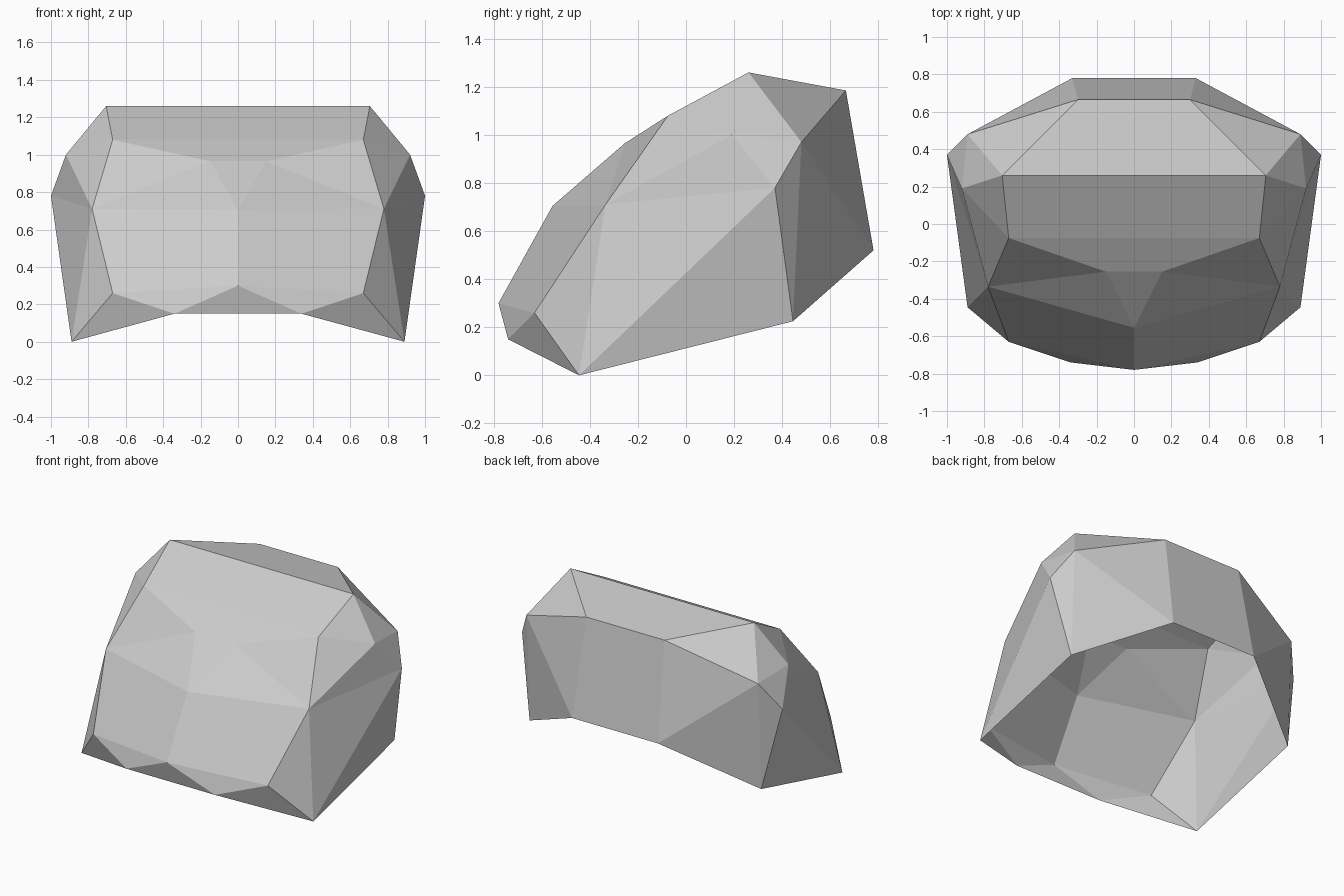
import bpy
import bmesh
from mathutils import Vector

default_cube = bpy.data.objects.get("Cube")
if default_cube:
    bpy.data.objects.remove(default_cube, do_unlink=True)

# Corner points of the left half and the centre line
POINTS = {
    "chin": (0, -.78, .3),
    "jaw": (.34, -.74, .15),
    "cheek": (.67, -.63, .26),
    "tip": (.89, -.445, 0),
    "nose": (0, -.555, .705),
    "temple": (.78, -.335, .71),
    "brow": (.15, -.255, .965),
    "forehead": (.67, -.075, 1.08),
    "crown": (.705, .26, 1.26),
    "shoulder": (.92, .19, 1),
    "side": (1, .37, .78),
    "rear": (.89, .48, .97),
    "ridge": (.3, .665, 1.185),
    "nape": (.33, .78, .52),
    "heel": (.89, .445, .225),
}

# Faces of each part; a leading minus means the mirrored point
PARTS = {
    "front_plate": [
        "chin cheek temple nose",
        "nose temple brow",
        "nose brow -brow",
        "brow temple forehead",
        "brow forehead -forehead -brow",
        "forehead crown -crown -forehead",
    ],
    "chin_trim": [
        "chin jaw -jaw",
        "chin jaw cheek",
        "jaw tip cheek",
    ],
    "side_plates": [
        "cheek tip temple",
        "temple tip side",
        "tip heel side",
        "temple side shoulder",
        "temple shoulder forehead",
        "forehead shoulder crown",
        "shoulder side rear",
        "side heel rear",
    ],
    "top_plate": [
        "crown ridge -ridge -crown",
        "crown rear ridge",
        "crown shoulder rear",
    ],
    "back_plate": [
        "ridge nape -nape -ridge",
        "ridge rear nape",
        "rear heel nape",
    ],
}
MIDDLE = Vector((0, .05, .6))


def make_material(name, colour):
    mat = bpy.data.materials.new(name)
    mat.use_nodes = True
    mat.diffuse_color = colour
    mat.node_tree.nodes["Principled BSDF"].inputs["Base Color"].default_value = colour
    return mat


def mirrored(name):
    return name[1:] if name.startswith("-") else "-" + name


def location(name):
    x, y, z = POINTS[name.lstrip("-")]
    return Vector((-x if name.startswith("-") else x, y, z))


def make_part(name, faces, material):
    bm = bmesh.new()
    for words in faces:
        names = words.split()
        sides = [names]
        # Faces that cross the centre line are already symmetric
        if not any(n.startswith("-") for n in names):
            sides.append([mirrored(n) for n in names])
        for side in sides:
            face = bm.faces.new([bm.verts.new(location(n)) for n in side])
            face.normal_update()
            if face.normal.dot(face.calc_center_median() - MIDDLE) < 0:
                face.normal_flip()
    bmesh.ops.remove_doubles(bm, verts=bm.verts, dist=.001)
    mesh = bpy.data.meshes.new(name)
    bm.to_mesh(mesh)
    bm.free()
    mesh.materials.append(material)
    obj = bpy.data.objects.new(name, mesh)
    bpy.context.collection.objects.link(obj)


# Open faceted shell, one object per plate
grey = make_material("light_grey", (.6, .6, .6, 1))
for part, faces in PARTS.items():
    make_part(part, faces, grey)
